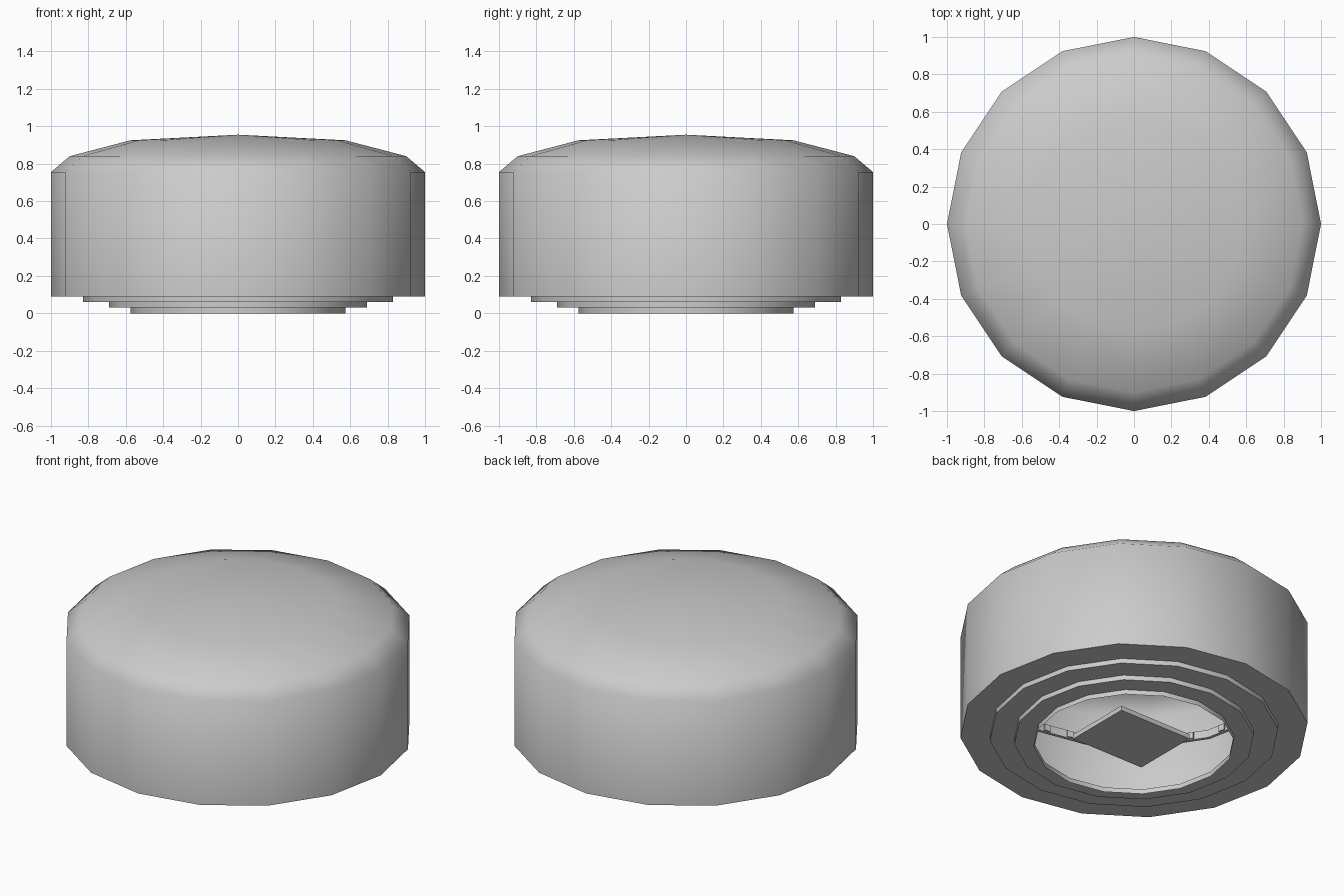
import bpy, bmesh
from math import sin, cos, pi, radians
from mathutils import Matrix

if "Cube" in bpy.data.objects:
    bpy.data.objects.remove(bpy.data.objects["Cube"])

SIDES = 16


def finish(name, bm, smooth=None):
    bmesh.ops.recalc_face_normals(bm, faces=bm.faces[:])
    mesh = bpy.data.meshes.new(name)
    bm.to_mesh(mesh)
    bm.free()
    ob = bpy.data.objects.new(name, mesh)
    bpy.context.collection.objects.link(ob)
    if smooth:
        bpy.ops.object.select_all(action='DESELECT')
        ob.select_set(True)
        bpy.context.view_layer.objects.active = ob
        bpy.ops.object.shade_smooth_by_angle(angle=radians(smooth))
    return ob


def lathe(name, profile, closed=False, smooth=55):
    """Turn an (r, z) profile around z with one vertex on each axis."""
    bm = bmesh.new()
    rings = []
    for r, z in profile:
        if r == 0:
            rings.append([bm.verts.new((0, 0, z))] * SIDES)
        else:
            rings.append([bm.verts.new((r * cos(2 * pi * i / SIDES), r * sin(2 * pi * i / SIDES), z))
                          for i in range(SIDES)])
    pairs = list(zip(rings, rings[1:]))
    if closed:
        pairs.append((rings[-1], rings[0]))
    for a, b in pairs:
        for i in range(SIDES):
            j = (i + 1) % SIDES
            loop = list(dict.fromkeys((a[i], b[i], b[j], a[j])))
            bm.faces.new(loop)
    return finish(name, bm, smooth)


def add_box(bm, size, matrix):
    bmesh.ops.create_cube(bm, size=1, matrix=matrix @ Matrix.Diagonal((*size, 1)))


# Domed shell with stepped, open underside
lathe("domed_shell", [(0, 0.955), (0.575, 0.925), (0.90, 0.84), (1.0, 0.755),
                      (1.0, 0.09), (0.83, 0.09), (0.83, 0.06), (0.69, 0.06),
                      (0.69, 0.03), (0.575, 0.03), (0.575, 0.0)])

# Rectangular plate hanging in the opening
bm = bmesh.new()
add_box(bm, (0.51, 0.43, 0.03), Matrix.Translation((0.02, 0, 0.042)))
finish("centre_plate", bm)

# Thin band around the inner wall
lathe("inner_band", [(0.92, 0.515), (0.94, 0.515), (0.94, 0.565), (0.92, 0.565)],
      closed=True, smooth=30)

# Pairs of small studs beside each corner of the band
bm = bmesh.new()
for i in range(SIDES):
    for offset in (-6.5, 6.5):
        turn = Matrix.Rotation(2 * pi * i / SIDES + radians(offset), 4, 'Z')
        add_box(bm, (0.03, 0.04, 0.04), turn @ Matrix.Translation((0.912, 0, 0.54)))
finish("band_studs", bm)
